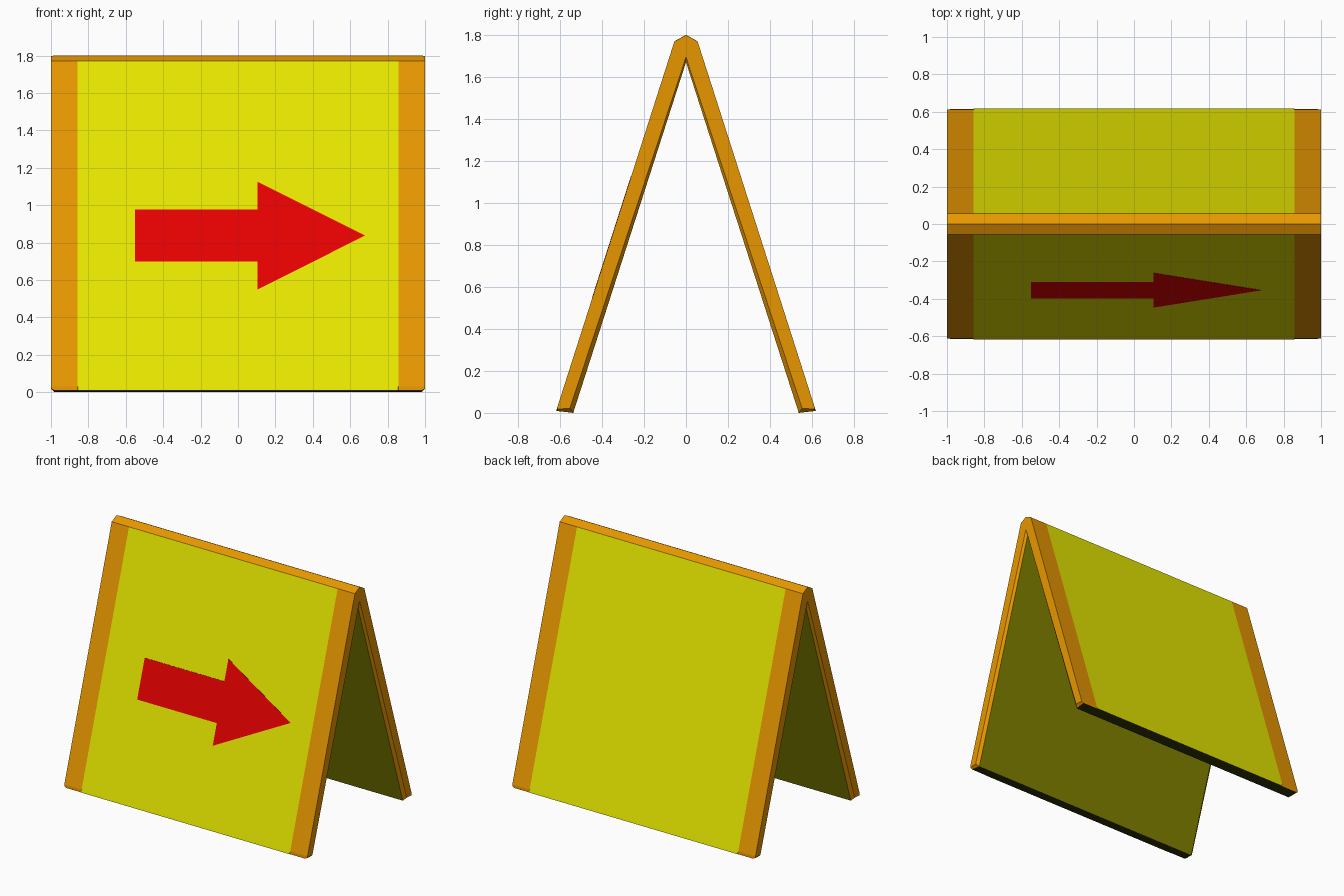
import bpy, bmesh

if "Cube" in bpy.data.objects:
    bpy.data.objects.remove(bpy.data.objects["Cube"])


def material(name, rgb):
    m = bpy.data.materials.new(name)
    m.diffuse_color = (*rgb, 1.0)
    m.use_nodes = True
    m.node_tree.nodes["Principled BSDF"].inputs["Base Color"].default_value = m.diffuse_color
    return m


yellow = material("sign_yellow", (0.8, 0.8, 0.0))
orange = material("frame_orange", (0.8, 0.31, 0.0))
red = material("arrow_red", (0.8, 0.0, 0.0))
olive = material("inner_olive", (0.23, 0.23, 0.0))
dark = material("sole_dark", (0.03, 0.03, 0.002))


def finish(bm, name, mats):
    bmesh.ops.recalc_face_normals(bm, faces=bm.faces)
    me = bpy.data.meshes.new(name)
    bm.to_mesh(me)
    bm.free()
    for m in mats:
        me.materials.append(m)
    ob = bpy.data.objects.new(name, me)
    bpy.context.collection.objects.link(ob)
    return ob


def profile(apex, shoulder, heel, toe, inner, crotch):
    """Full A-shaped (y, z) outline from its right half."""
    half = [shoulder, heel, toe, inner]
    return [(0, apex)] + half + [(0, crotch)] + [(-y, z) for y, z in reversed(half)]


# Cross-sections: bevelled end, orange edge strip with bevelled foot, yellow panel
end = profile(1.798, (0.055, 1.77), (0.612, 0.03), (0.612, 0.018), (0.553, 0.022), 1.695)
strip = profile(1.80, (0.055, 1.77), (0.612, 0.03), (0.614, 0.009), (0.537, 0.0), 1.67)
panel = profile(1.80, (0.055, 1.77), (0.612, 0.03), (0.618, 0.01), (0.537, 0.0), 1.67)
stations = [(-1, end), (-0.98, strip), (-0.858, strip), (-0.856, panel),
            (0.856, panel), (0.858, strip), (0.98, strip), (1, end)]

# Folding board: loft the sections along x, colouring by place on the outline
bm = bmesh.new()
rings = [[bm.verts.new((x, y, z)) for y, z in p] for x, p in stations]
n = len(panel)
TOP, SOLE, INNER = {0, 9}, {3, 6}, {4, 5}
for s in range(len(rings) - 1):
    a, b = rings[s], rings[s + 1]
    for i in range(n):
        j = (i + 1) % n
        f = bm.faces.new((a[i], a[j], b[j], b[i]))
        if s in (0, 6) or i in TOP:
            f.material_index = 1
        elif i in INNER:
            f.material_index = 2
        elif i in SOLE:
            f.material_index = 3
        else:
            f.material_index = int(s in (1, 5))
for ring in (rings[0], rings[-1]):
    bm.faces.new(ring).material_index = 1
finish(bm, "folding_board", [yellow, orange, olive, dark])


def front_y(z):
    return -(0.055 + (1.77 - z) * 0.3201)


# Painted arrow: thin plate on the sloping front face
outline = [(-0.55, 0.70), (0.105, 0.70), (0.105, 0.55), (0.68, 0.838),
           (0.105, 1.125), (0.105, 0.976), (-0.55, 0.976)]
bm = bmesh.new()
front = [bm.verts.new((x, front_y(z) - 0.0015, z)) for x, z in outline]
back = [bm.verts.new((x, front_y(z) + 0.002, z)) for x, z in outline]
bm.faces.new(front)
bm.faces.new(back[::-1])
for i in range(len(outline)):
    j = (i + 1) % len(outline)
    bm.faces.new((front[i], back[i], back[j], front[j]))
finish(bm, "arrow", [red])
